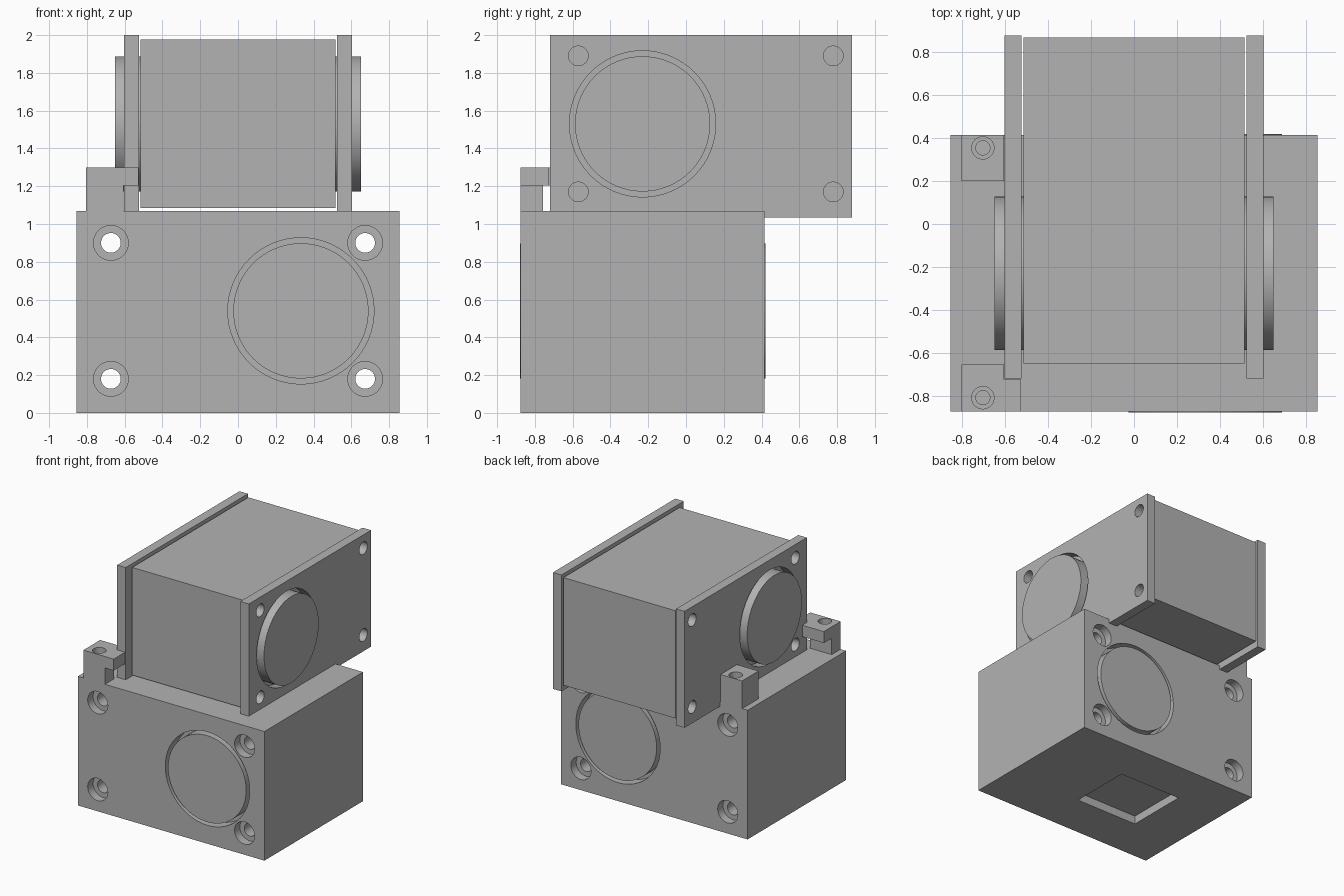
import bpy
from math import radians

cube = bpy.data.objects.get("Cube")
if cube:
    bpy.data.objects.remove(cube, do_unlink=True)

grey = bpy.data.materials.new("plain_grey")
grey.use_nodes = True
colour = (0.45, 0.45, 0.45, 1)
grey.diffuse_color = colour
grey.node_tree.nodes["Principled BSDF"].inputs["Base Color"].default_value = colour


def box(name, x, y, z):
    """Box from (min, max) ranges on each axis."""
    bpy.ops.mesh.primitive_cube_add(size=1)
    ob = bpy.context.object
    ob.name = name
    ob.location = [(a + b) / 2 for a, b in (x, y, z)]
    ob.scale = [b - a for a, b in (x, y, z)]
    bpy.ops.object.transform_apply(location=True, rotation=True, scale=True)
    ob.data.materials.append(grey)
    return ob


def rod(name, axis, centre, radius, start, end):
    """Cylinder along an axis; centre gives the other two coordinates in order."""
    loc = list(centre)
    loc.insert("xyz".index(axis), (start + end) / 2)
    turn = {"x": (0, radians(90), 0), "y": (radians(90), 0, 0), "z": (0, 0, 0)}[axis]
    bpy.ops.mesh.primitive_cylinder_add(vertices=64, radius=radius, depth=end - start,
                                        location=loc, rotation=turn)
    ob = bpy.context.object
    ob.name = name
    bpy.ops.object.transform_apply(location=True, rotation=True, scale=True)
    ob.data.materials.append(grey)
    bpy.ops.object.shade_smooth_by_angle(angle=radians(30))
    return ob


def combine(ob, tools, operation="DIFFERENCE"):
    """Apply a boolean for every tool, then remove the tools."""
    for tool in tools:
        mod = ob.modifiers.new("bool", "BOOLEAN")
        mod.operation, mod.solver, mod.object = operation, "EXACT", tool
        bpy.context.view_layer.objects.active = ob
        bpy.ops.object.modifier_apply(modifier=mod.name)
        bpy.data.objects.remove(tool, do_unlink=True)
    bpy.ops.object.select_all(action="DESELECT")
    ob.select_set(True)
    bpy.ops.object.shade_smooth_by_angle(angle=radians(30))


FRONT, BACK, TOP = -0.875, 0.415, 1.07

# Lower housing with counterbored bolt holes, shaft bores and a bottom pocket
housing = box("lower_housing", (-0.855, 0.855), (FRONT, BACK), (0, TOP))
cutters = [box("pocket", (-0.42, 0.16), (-0.49, 0.04), (-0.1, 0.07))]
for x in (-0.673, 0.673):
    for z in (0.18, 0.9):
        cutters.append(rod("bolt_hole", "y", (x, z), 0.052, -1, 1))
        cutters.append(rod("front_bore", "y", (x, z), 0.092, -1, FRONT + 0.07))
        cutters.append(rod("back_bore", "y", (x, z), 0.092, BACK - 0.07, 1))
shaft = (0.333, 0.54)
cutters.append(rod("front_recess", "y", shaft, 0.387, -1, FRONT + 0.1))
cutters.append(rod("back_recess", "y", shaft, 0.387, BACK - 0.1, 1))
combine(housing, cutters)
rod("lower_shaft", "y", shaft, 0.358, FRONT - 0.005, BACK + 0.005)

# Upper block carried between two side plates
box("upper_block", (-0.515, 0.515), (-0.65, 0.87), (1.085, 1.977))
pivot = (-0.23, 1.53)
for side, sign in (("left", 1), ("right", -1)):
    def span(a, b):
        return tuple(sorted((a * sign, b * sign)))
    plate = box(side + "_plate", span(0.525, 0.603), (-0.72, 0.88), (1.035, 2))
    holes = [rod("pivot_hole", "x", pivot, 0.387, *span(0.4, 0.8))]
    for y in (-0.57, 0.78):
        for z in (1.17, 1.89):
            holes.append(rod("plate_hole", "x", (y, z), 0.052, *span(0.4, 0.8)))
    combine(plate, holes)
    rod(side + "_pivot_disc", "x", pivot, 0.358, *span(0.5, 0.65))


def tab_holes(y):
    """Small counterbored screw hole in a clamp tab."""
    return [rod("screw_hole", "z", (-0.705, y), 0.033, TOP + 0.02, 1.4),
            rod("screw_bore", "z", (-0.705, y), 0.052, 1.25, 1.4)]


# Front clamp tab: leg, overhanging cap and a hook in front of the plate
front_tab = box("front_clamp_tab", (-0.805, -0.607), (FRONT, -0.655), (TOP, 1.3))
combine(front_tab, [box("undercut", (-1, -0.4), (-0.757, -0.5), (1, 1.205))])
combine(front_tab, [box("hook", (-0.7, -0.527), (FRONT, -0.725), (1.205, 1.3))], "UNION")
combine(front_tab, tab_holes(-0.81))

# Back clamp tab
back_tab = box("back_clamp_tab", (-0.805, -0.607), (0.2, BACK), (TOP, 1.3))
combine(back_tab, tab_holes(0.355))
